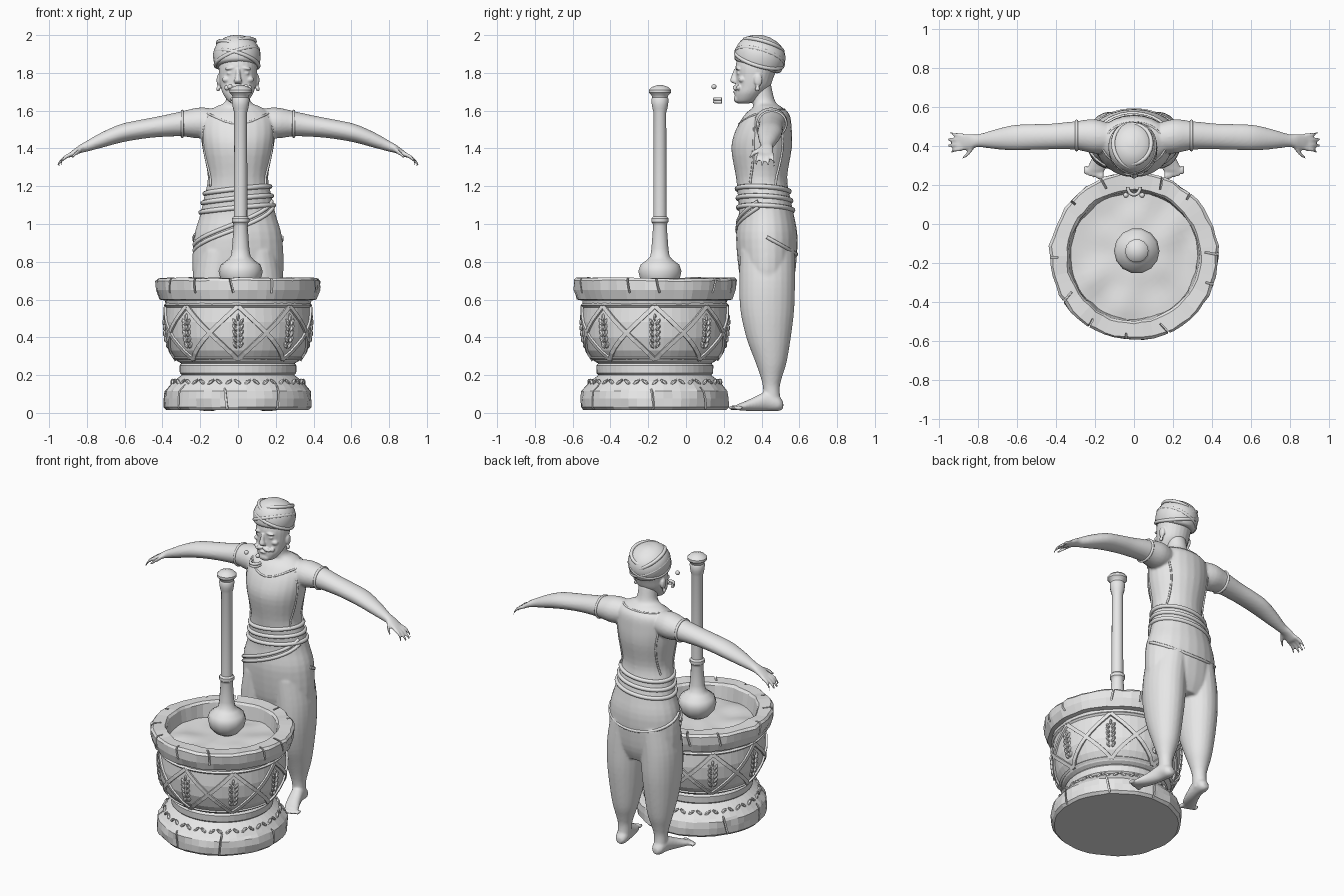
import bpy, bmesh, math, random
from mathutils import Vector, Matrix, noise

random.seed(4)
if "Cube" in bpy.data.objects:
    bpy.data.objects.remove(bpy.data.objects["Cube"])

clay = bpy.data.materials.new("clay_grey")
clay.use_nodes = True
clay.diffuse_color = (0.8, 0.8, 0.8, 1)
clay.node_tree.nodes["Principled BSDF"].inputs["Base Color"].default_value = (0.8, 0.8, 0.8, 1)

MORTAR = Vector((0, -0.165, 0))
SIDES = (-1, 1)


# ---------- helpers ----------
def spline(rings, steps):
    out = []
    for i in range(len(rings) - 1):
        quad = [rings[max(i - 1, 0)], rings[i], rings[i + 1], rings[min(i + 2, len(rings) - 1)]]
        for s in range(steps):
            t = s / steps
            out.append([0.5 * (2 * b + (c - a) * t + (2 * a - 5 * b + 4 * c - d) * t * t
                               + (3 * b - a - 3 * c + d) * t ** 3) for a, b, c, d in zip(*quad)])
    return out + [rings[-1]]


def loft(bm, rings, axis="Z", sides=24, steps=4):
    """Skin elliptical rings (x, y, z, ra, rb) lying across the axis."""
    if steps > 1:
        rings = spline(rings, steps)
    u, v = {"Z": (0, 1), "X": (1, 2), "Y": (0, 2)}[axis]
    loops = []
    for x, y, z, ra, rb in rings:
        loop = []
        for k in range(sides):
            a = math.tau * k / sides
            co = Vector((x, y, z))
            co[u] += ra * math.cos(a)
            co[v] += rb * math.sin(a)
            loop.append(bm.verts.new(co))
        loops.append(loop)
    for p, q in zip(loops, loops[1:]):
        for k in range(sides):
            j = (k + 1) % sides
            bm.faces.new((p[k], p[j], q[j], q[k]))
    bm.faces.new(loops[0])
    bm.faces.new(loops[-1])


def lathe(bm, profile, sides, centre=(0, 0)):
    loft(bm, [(centre[0], centre[1], z, r, r) for z, r in profile], sides=sides, steps=1)


def blob(bm, co, radii, turn=Matrix(), detail=2):
    m = Matrix.Translation(co) @ turn @ Matrix.Diagonal((*radii, 1))
    bmesh.ops.create_icosphere(bm, subdivisions=detail, radius=1, matrix=m)


def finish(name, bm, smooth=None, voxel=None):
    bmesh.ops.recalc_face_normals(bm, faces=bm.faces)
    me = bpy.data.meshes.new(name)
    bm.to_mesh(me)
    bm.free()
    ob = bpy.data.objects.new(name, me)
    bpy.context.collection.objects.link(ob)
    me.materials.append(clay)
    bpy.ops.object.select_all(action="DESELECT")
    ob.select_set(True)
    bpy.context.view_layer.objects.active = ob
    if smooth:
        bpy.ops.object.shade_smooth_by_angle(angle=math.radians(smooth))
    if voxel:
        rm = ob.modifiers.new("fuse", "REMESH")
        rm.mode, rm.voxel_size, rm.use_smooth_shade = "VOXEL", voxel, True
        sm = ob.modifiers.new("soften", "SMOOTH")
        sm.factor, sm.iterations = 0.5, 3
    return ob


def cords(name, paths, radius, cyclic=False, round_steps=2):
    cu = bpy.data.curves.new(name, "CURVE")
    cu.dimensions, cu.bevel_depth, cu.bevel_resolution = "3D", radius, round_steps
    cu.use_fill_caps = True
    for path in paths:
        sp = cu.splines.new("POLY")
        sp.points.add(len(path) - 1)
        for p, co in zip(sp.points, path):
            p.co = (*co, 1)
        sp.use_cyclic_u = cyclic
        sp.use_smooth = round_steps > 0
    cu.materials.append(clay)
    ob = bpy.data.objects.new(name, cu)
    bpy.context.collection.objects.link(ob)


def interp(table, z):
    for a, b in zip(table, table[1:]):
        if a[0] <= z <= b[0]:
            t = (z - a[0]) / (b[0] - a[0])
            return [p + (q - p) * t for p, q in zip(a, b)]
    return table[-1]


# ---------- mortar ----------
outer = [(0.015, 0.375), (0.03, 0.39), (0.075, 0.393), (0.115, 0.388), (0.13, 0.375), (0.165, 0.345),
         (0.2, 0.298), (0.21, 0.308), (0.25, 0.31), (0.262, 0.3), (0.275, 0.322), (0.33, 0.36),
         (0.4, 0.383), (0.48, 0.388), (0.56, 0.38), (0.595, 0.385), (0.6, 0.412), (0.65, 0.43),
         (0.7, 0.433), (0.714, 0.42)]
bm = bmesh.new()
lathe(bm, outer + [(0.714, 0.345), (0.7, 0.335), (0.6, 0.325), (0.57, 0.3)], 52, MORTAR)
for v in bm.verts:
    if v.co.z > 0.58 or v.co.z < 0.14:
        d = (v.co - MORTAR).to_2d().normalized()
        n = noise.noise(v.co * 14) * 0.012
        v.co += Vector((d.x * n, d.y * n, 0))
        if v.co.z > 0.69:
            v.co.z += noise.noise(v.co * 9) * 0.008
mortar = finish("stone_mortar", bm)

# cracks cut into rim and foot
bm = bmesh.new()
for r, z, tall, count in ((0.425, 0.69, 0.11, 11), (0.4, 0.085, 0.13, 8)):
    for k in range(count):
        a = math.tau * (k + random.uniform(-0.3, 0.3)) / count
        m = (Matrix.Translation(MORTAR + Vector((r * math.sin(a), -r * math.cos(a), z)))
             @ Matrix.Rotation(a, 4, "Z") @ Matrix.Rotation(random.uniform(-0.3, 0.3), 4, "Y")
             @ Matrix.Rotation(random.uniform(-0.4, 0.4), 4, "Z")
             @ Matrix.Diagonal((0.01, random.uniform(0.04, 0.13), tall, 1)))
        bmesh.ops.create_cube(bm, size=1, matrix=m)
cutter = finish("crack_cutter", bm)
cutter.hide_render = True
cut = mortar.modifiers.new("cracks", "BOOLEAN")
cut.operation, cut.object, cut.solver = "DIFFERENCE", cutter, "EXACT"
bpy.context.view_layer.objects.active = mortar
bpy.ops.object.modifier_apply(modifier="cracks")
bpy.data.objects.remove(cutter)


def on_mortar(z, deg, lift=0.0):
    r, a = interp(outer, z)[1] + lift, math.radians(deg)
    return MORTAR + Vector((r * math.sin(a), -r * math.cos(a), z))


# crossed bands and border rings on the bowl
cords("lattice_bands", [[on_mortar(0.285 + 0.28 * t / 8, 45 * (k + s * t / 8)) for t in range(9)]
                        for k in range(8) for s in SIDES], 0.016, round_steps=0)
cords("bowl_borders", [[on_mortar(z, 7.5 * k) for k in range(48)] for z in (0.29, 0.57)],
      0.011, True, 0)

# grain ears in the diamonds, leaf chips around the foot
bm = bmesh.new()
for k in range(8):
    spin = Matrix.Rotation(math.radians(45 * k), 4, "Z")
    for z in (0.36, 0.39, 0.42, 0.45, 0.48):
        for s in SIDES:
            co = on_mortar(z, 45 * k + s * 2.5)
            blob(bm, co, (0.01, 0.014, 0.023), spin @ Matrix.Rotation(s * 0.5, 4, "Y"), 1)
    blob(bm, on_mortar(0.505, 45 * k), (0.009, 0.014, 0.022), spin, 1)
finish("grain_ears", bm)
bm = bmesh.new()
for k in range(44):
    turn = Matrix.Rotation(math.tau * k / 44, 4, "Z") @ Matrix.Rotation(0.7 * (-1) ** k, 4, "Y")
    blob(bm, on_mortar(0.162, 360 * k / 44), (0.028, 0.012, 0.011), turn, 1)
finish("foot_leaf_border", bm)

# ground paste
bm = bmesh.new()
lathe(bm, [(0.575, 0.33)] + [(0.615 + 0.03 * (1 - r / 11) ** 2, 0.03 * r) for r in range(11, 0, -1)],
      40, MORTAR)
for v in bm.verts:
    v.co.z += noise.noise(v.co * 7) * 0.02
finish("ground_paste", bm, 60)

# ---------- pestle ----------
bm = bmesh.new()
lathe(bm, [(0.645, 0.04), (0.665, 0.075), (0.7, 0.105), (0.75, 0.117), (0.785, 0.105), (0.81, 0.07),
           (0.83, 0.052), (0.87, 0.046), (0.99, 0.037), (1.005, 0.04), (1.01, 0.046), (1.03, 0.046),
           (1.04, 0.036), (1.59, 0.034), (1.61, 0.04), (1.63, 0.044), (1.66, 0.047), (1.67, 0.042),
           (1.68, 0.045), (1.695, 0.06), (1.71, 0.06), (1.725, 0.045), (1.735, 0.015)],
      14, (0.014, -0.138))
finish("pestle", bm, 40)

# ---------- body ----------
# torso rows: height, depth centre, half width, half depth
torso = [(0.62, 0.43, 0.19, 0.11), (0.72, 0.43, 0.238, 0.145), (0.92, 0.428, 0.235, 0.163),
         (1.05, 0.425, 0.2, 0.146), (1.15, 0.412, 0.178, 0.138), (1.25, 0.4, 0.16, 0.136),
         (1.4, 0.4, 0.188, 0.16), (1.5, 0.412, 0.198, 0.148), (1.58, 0.43, 0.18, 0.118),
         (1.62, 0.43, 0.12, 0.075), (1.65, 0.41, 0.066, 0.062), (1.74, 0.39, 0.06, 0.06)]


def on_body(z, deg):
    _, cy, rx, ry = interp(torso, z)
    a = math.radians(deg)
    return Vector((rx * math.sin(a), cy - ry * math.cos(a), z))


bm = bmesh.new()
loft(bm, [(0, cy, z, rx, ry) for z, cy, rx, ry in torso])
for s in SIDES:
    arm = [(0.1, 0.44, 1.535, 0.07, 0.07), (0.2, 0.45, 1.535, 0.088, 0.082),
           (0.3, 0.455, 1.53, 0.073, 0.066), (0.42, 0.45, 1.515, 0.066, 0.055),
           (0.52, 0.447, 1.5, 0.066, 0.051), (0.62, 0.443, 1.48, 0.065, 0.049),
           (0.72, 0.435, 1.445, 0.049, 0.041), (0.8, 0.428, 1.412, 0.033, 0.029),
           (0.84, 0.424, 1.395, 0.04, 0.022), (0.885, 0.42, 1.367, 0.044, 0.016)]
    loft(bm, [(s * p[0], *p[1:]) for p in arm], "X")
    # fingers and thumb
    for y, x_tip, y_tip in ((0.452, 0.945, 0.468), (0.432, 0.958, 0.435),
                            (0.41, 0.955, 0.402), (0.39, 0.94, 0.37)):
        loft(bm, [(s * 0.87, y, 1.375, 0.012, 0.013), (s * 0.92, (y + y_tip) / 2, 1.35, 0.011, 0.012),
                  (s * x_tip, y_tip, 1.31, 0.008, 0.009)], "X", 10)
    loft(bm, [(s * 0.82, 0.405, 1.4, 0.016, 0.016), (s * 0.85, 0.365, 1.38, 0.013, 0.014),
              (s * 0.88, 0.34, 1.355, 0.008, 0.009)], "X", 10)
    # draped trouser leg down to the ankle
    leg = [(0.1, 0.43, 0.86, 0.115, 0.145), (0.121, 0.43, 0.7, 0.12, 0.147),
           (0.127, 0.43, 0.55, 0.115, 0.143), (0.128, 0.437, 0.4, 0.1, 0.118),
           (0.128, 0.45, 0.27, 0.078, 0.083), (0.13, 0.452, 0.19, 0.056, 0.057),
           (0.132, 0.452, 0.13, 0.042, 0.044), (0.135, 0.458, 0.04, 0.04, 0.045)]
    loft(bm, [(s * p[0], *p[1:]) for p in leg])
    # foot and toes
    foot = [(0.133, 0.515, 0.04, 0.018, 0.018), (0.134, 0.49, 0.05, 0.038, 0.04),
            (0.14, 0.43, 0.062, 0.042, 0.052), (0.16, 0.36, 0.046, 0.046, 0.037),
            (0.185, 0.3, 0.034, 0.05, 0.022), (0.198, 0.27, 0.03, 0.045, 0.015)]
    loft(bm, [(s * p[0], *p[1:]) for p in foot], "Y")
    for k in range(5):
        blob(bm, (s * (0.166 + 0.021 * k), 0.25 + 0.007 * k, 0.027), (0.013 - 0.001 * k, 0.028, 0.014))
finish("body_and_clothes", bm, voxel=0.008)

# waist wrap, sash edge, garment edges and jewellery
ring = range(0, 360, 10)
cords("waist_folds", [[on_body(z + 0.02 * math.cos(math.radians(a - 70)), a) for a in ring]
                      for z in (1.08, 1.13, 1.18)], 0.013, True)
cords("sash_edge", [[on_body(0.86 + 0.23 * t / 12 + d, -80 + 13 * t) for t in range(13)]
                    for d in (0, 0.03)], 0.011)
cords("hip_wrap", [[on_body(0.93 + 0.09 * math.cos(math.radians(a)), a) for a in range(90, 285, 10)]],
      0.01)
cords("vest_edges", [[on_body(1.2 + 0.37 * t / 8, s * (60 + 14 * math.sin(t / 8 * 3) + b))
                      for t in range(9)] for s in SIDES for b in (0, 60)], 0.006)
cords("neck_cord", [[on_body(1.585 - 0.055 * math.cos(math.radians(a)) ** 3, a * 0.9) if abs(a) < 90
                     else on_body(1.605, a) for a in range(-180, 180, 12)]], 0.006, True)
cords("armlets", [[(s * 0.295, 0.455 + 0.074 * math.cos(math.radians(a)),
                    1.53 + 0.067 * math.sin(math.radians(a))) for a in ring] for s in SIDES], 0.008, True)

# ---------- head ----------
bm = bmesh.new()
loft(bm, [(0, 0.305, 1.638, 0.025, 0.025), (0, 0.317, 1.65, 0.052, 0.055),
          (0, 0.335, 1.69, 0.08, 0.077), (0, 0.355, 1.73, 0.093, 0.091),
          (0, 0.365, 1.78, 0.1, 0.1), (0, 0.375, 1.84, 0.102, 0.112), (0, 0.38, 1.9, 0.09, 0.1)])
loft(bm, [(0, 0.266, 1.82, 0.011, 0.012), (0, 0.257, 1.785, 0.013, 0.016),
          (0, 0.253, 1.758, 0.021, 0.02), (0, 0.26, 1.745, 0.017, 0.012)], sides=12)
blob(bm, (0, 0.275, 1.662), (0.038, 0.022, 0.024))
blob(bm, (0, 0.263, 1.7), (0.026, 0.014, 0.01))
for s in SIDES:
    blob(bm, (s * 0.04, 0.276, 1.825), (0.032, 0.015, 0.009), Matrix.Rotation(s * 0.15, 4, "Y"))
    blob(bm, (s * 0.04, 0.278, 1.798), (0.02, 0.009, 0.008))
    blob(bm, (s * 0.06, 0.297, 1.765), (0.026, 0.02, 0.018))
    blob(bm, (s * 0.026, 0.261, 1.722), (0.03, 0.014, 0.012), Matrix.Rotation(s * 0.3, 4, "Y"))
    blob(bm, (s * 0.06, 0.277, 1.722), (0.014, 0.01, 0.014))
    blob(bm, (s * 0.101, 0.382, 1.762), (0.013, 0.023, 0.035))
    blob(bm, (s * 0.105, 0.378, 1.715), (0.011, 0.014, 0.014))
finish("head", bm, voxel=0.005)

# turban, tipped down at the back, with wound folds
tilt = Matrix.Translation((-0.006, 0.388, 1.872)) @ Matrix.Rotation(-0.29, 4, "X")
bm = bmesh.new()
loft(bm, [(0, 0, -0.045, 0.1, 0.11), (0, 0, -0.03, 0.118, 0.129), (0, 0, 0.025, 0.126, 0.135),
          (0, 0, 0.075, 0.11, 0.117), (0, 0, 0.11, 0.07, 0.075), (0, 0, 0.127, 0.02, 0.02)])
bm.transform(tilt)
finish("turban", bm, 60)
folds = []
for lean, h, r in ((0.3, 0.0, 0.12), (-0.35, 0.01, 0.12), (0.42, 0.045, 0.11), (-0.25, 0.075, 0.098)):
    m = tilt @ Matrix.Translation((0, 0, h)) @ Matrix.Rotation(lean, 4, "Y")
    folds.append([m @ Vector((r * math.cos(math.radians(a)), r * 1.07 * math.sin(math.radians(a)), 0))
                  for a in ring])
cords("turban_folds", folds, 0.011, True)

# loose eyeballs and teeth in front of the face
bm = bmesh.new()
for s in SIDES:
    blob(bm, (s * 0.042, 0.148, 1.727), (0.014, 0.014, 0.014))
finish("eyeballs", bm, 60)
cords("teeth", [[(0.032 * math.cos(math.radians(a)), 0.19 - 0.04 * math.sin(math.radians(a)), z)
                 for a in range(0, 181, 20)] for z in (1.647, 1.662)], 0.009)
